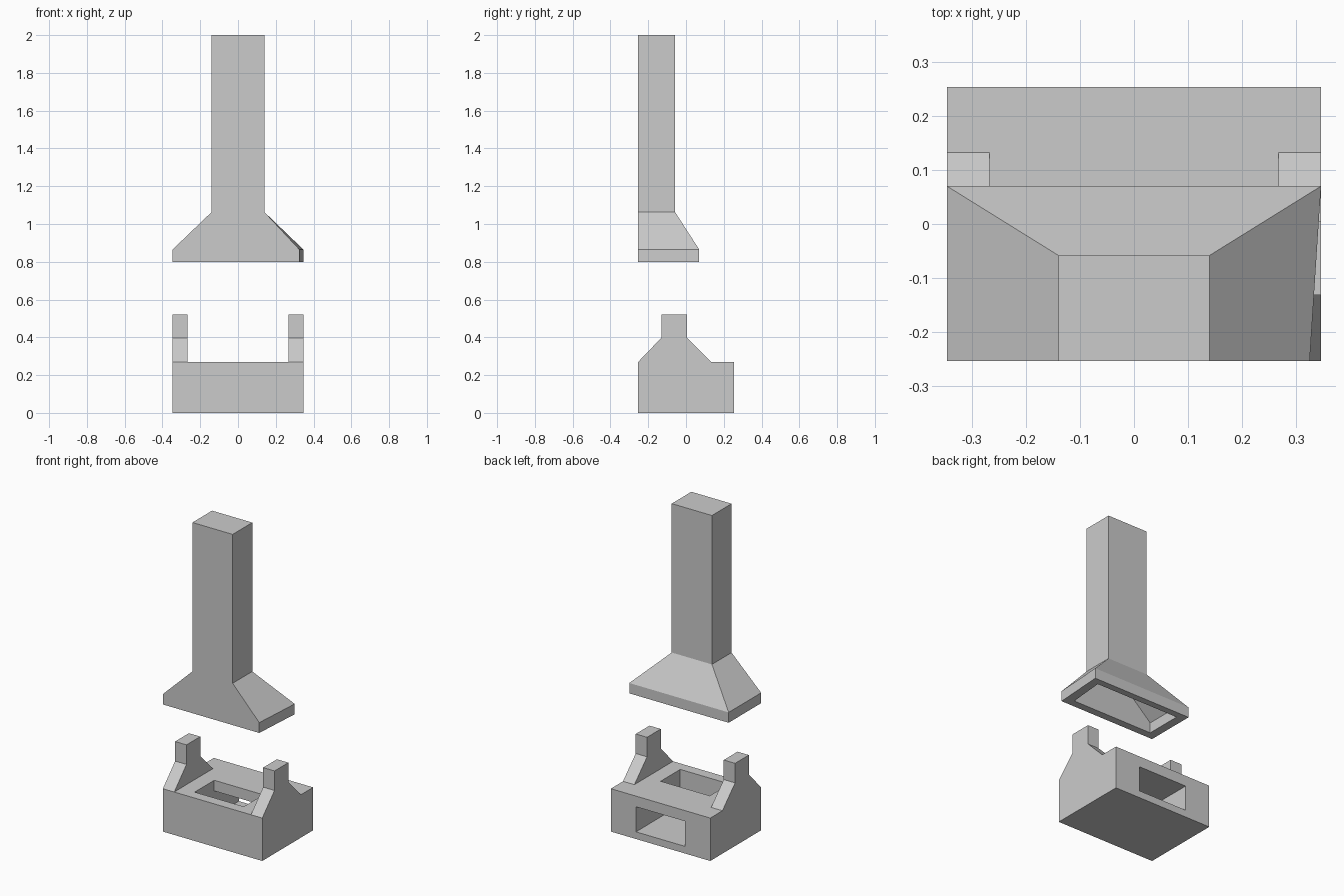
import bpy, bmesh

if "Cube" in bpy.data.objects:
    bpy.data.objects.remove(bpy.data.objects["Cube"])


def make_object(name, bm):
    bmesh.ops.recalc_face_normals(bm, faces=bm.faces)
    mesh = bpy.data.meshes.new(name)
    bm.to_mesh(mesh)
    bm.free()
    obj = bpy.data.objects.new(name, mesh)
    bpy.context.collection.objects.link(obj)
    return obj


def loft(name, rings, cap_start=True, cap_end=True):
    """Skin a list of equal-length point rings."""
    bm = bmesh.new()
    loops = [[bm.verts.new(p) for p in ring] for ring in rings]
    n = len(loops[0])
    for a, b in zip(loops, loops[1:]):
        for i in range(n):
            j = (i + 1) % n
            bm.faces.new((a[i], a[j], b[j], b[i]))
    if cap_start:
        bm.faces.new(loops[0])
    if cap_end:
        bm.faces.new(loops[-1])
    return make_object(name, bm)


def prism(name, profile, x0, x1):
    """Extrude a (y, z) side profile along x."""
    return loft(name, [[(x, y, z) for y, z in profile] for x in (x0, x1)])


def rect(x, y0, y1, z, skew=0.0):
    """Rectangle ring; skew pulls in the front right corner."""
    return [(-x, y0, z), (x - skew, y0, z), (x, y1, z), (-x, y1, z)]


W, D, H = 0.346, 0.253, 0.27

# Hearth block with an L-shaped cavity open to the back and the top
hearth = prism("hearth_base", [(-D, 0), (D, 0), (D, H), (-D, H)], -W, W)
cutter = prism("cavity_cutter",
               [(-0.187, 0.045), (0.30, 0.045), (0.30, 0.203),
                (0.008, 0.203), (0.008, 0.35), (-0.187, 0.35)], -0.171, 0.171)
cutter.hide_render = True
mod = hearth.modifiers.new("cavity", "BOOLEAN")
mod.operation = "DIFFERENCE"
mod.solver = "EXACT"
mod.object = cutter
bpy.context.view_layer.objects.active = hearth
bpy.ops.object.modifier_apply(modifier=mod.name)
bpy.data.objects.remove(cutter)

# Stepped side supports, open where they stand on the hearth
support = [(-D, H), (-0.131, 0.397), (-0.131, 0.52),
           (0.006, 0.52), (0.006, 0.397), (0.132, H)]
for side, label in ((-1, "left"), (1, "right")):
    obj = prism(label + "_support", support, side * 0.267, side * W)
    bm = bmesh.new()
    bm.from_mesh(obj.data)
    bm.faces.ensure_lookup_table()
    base = [f for f in bm.faces if all(abs(v.co.z - H) < 1e-4 for v in f.verts)]
    bmesh.ops.delete(bm, geom=base, context="FACES_ONLY")
    bm.to_mesh(obj.data)
    bm.free()

# Hollow smoke hood and chimney: inner lining, rim, flare, shaft
SKEW = 0.021
loft("hood_and_chimney", [
    rect(0.09, -0.205, -0.10, 1.045),
    rect(0.292, -0.205, 0.028, 0.865, SKEW),
    rect(0.292, -0.205, 0.028, 0.80, SKEW),
    rect(W, -D, 0.07, 0.80, SKEW),
    rect(W, -D, 0.07, 0.865, SKEW),
    rect(0.14, -D, -0.058, 1.063),
    rect(0.14, -D, -0.058, 2.0),
])
